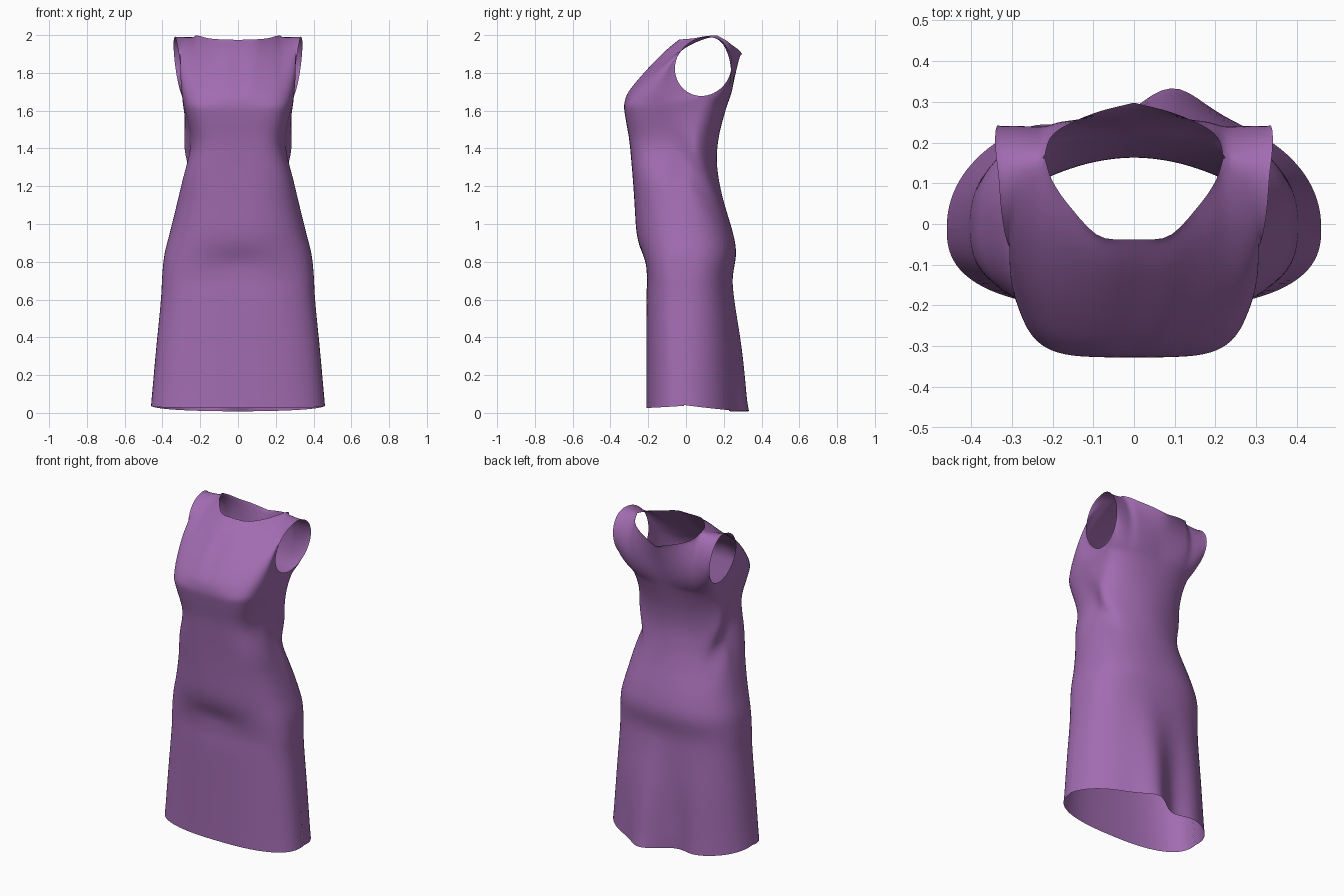
import bpy, bmesh, math
from mathutils import Vector

if "Cube" in bpy.data.objects:
    bpy.data.objects.remove(bpy.data.objects["Cube"])

COLS, LOW_ROWS, UP_ROWS = 32, 76, 30


def spline(points, t):
    """Catmull-Rom through points, t in 0..1 over the list."""
    n = len(points) - 1
    s = min(max(t, 0), 1) * n
    i = min(int(s), n - 1)
    f = s - i
    p1, p2 = points[i], points[i + 1]
    p0 = points[i - 1] if i else [2 * a - b for a, b in zip(p1, p2)]
    p3 = points[i + 2] if i + 2 <= n else [2 * b - a for a, b in zip(p1, p2)]
    return [0.5 * (2 * b + (c - a) * f + (2 * a - 5 * b + 4 * c - d) * f * f
                   + (3 * b - a - 3 * c + d) * f ** 3)
            for a, b, c, d in zip(p0, p1, p2, p3)]


def smooth(t):
    t = min(max(t, 0), 1)
    return t * t * (3 - 2 * t)


def bump(v, centre, width):
    return math.exp(-((v - centre) / width) ** 2)


# Body sections: z, half width, front y, back y, side seam y, front and back squareness
BODY = [
    (0.03, .46, -.21, .29, -.01, 2.6, 2.1),
    (0.35, .432, -.21, .275, -.01, 2.65, 2.2),
    (0.60, .408, -.21, .252, 0, 2.8, 2.3),
    (0.72, .402, -.208, .247, 0, 2.95, 2.4),
    (0.84, .39, -.236, .266, 0, 2.6, 2.4),
    (0.95, .362, -.262, .25, 0, 2.5, 2.3),
    (1.10, .327, -.272, .205, 0, 2.8, 2.1),
    (1.22, .306, -.28, .177, 0, 3.3, 1.9),
    (1.34, .293, -.29, .163, .02, 4, 1.8),
    (1.45, .282, -.301, .172, .04, 4.6, 1.9),
    (1.54, .283, -.317, .192, .06, 5, 2.1),
    (1.62, .295, -.33, .215, .08, 5.2, 2.4),
]

# Edges of the upper panels
FRONT_CENTRE = [(0, -.33, 1.62), (0, -.31, 1.69), (0, -.243, 1.77),
                (0, -.168, 1.85), (0, -.096, 1.925), (0, -.038, 1.975)]
BACK_CENTRE = [(0, .215, 1.62), (0, .238, 1.70), (0, .265, 1.80), (0, .298, 1.90)]
FRONT_NECK = [(0, -.038, 1.975), (.085, -.03, 1.977), (.155, .04, 1.983), (.2, .105, 1.995), (.22, .165, 1.998)]
BACK_NECK = [(0, .298, 1.90), (.09, .275, 1.925), (.165, .243, 1.948), (.205, .212, 1.972), (.22, .165, 1.998)]
SHOULDER = (.333, .12, 1.992)


def body_point(t, u, front):
    z, w, yf, yb, yc, nf, nb = spline(BODY, t)
    a = u * math.pi / 2
    n = nf if front else nb
    s, c = math.sin(a), max(math.cos(a), 0)
    r = (s ** n + c ** n) ** (-1 / n)
    x = w * s * r
    y = yc + ((yf if front else yb) - yc) * c * r
    # side seam rises toward the armhole; hem is higher at the sides
    z0 = z
    z += .058 * u ** 3 * smooth((z0 - 1.3) / .32)
    hem = 1 - smooth(z0 / .5)
    z += hem * ((.013 * u * u - .005) if front else (.034 * u * u - .022))
    # diagonal pull behind the bust, with drape folds
    zv = z0 + 1.0 * (max(y, -.12) + .12)
    x *= 1 - .125 * bump(zv, 1.41, .12) * smooth((.15 - y) / .2)
    if u > .3:
        d = y + .03 - (1.4 - z0) * .6
        env = bump(z0, 1.27, .2) * smooth((u - .3) / .3)
        x += env * (.012 * bump(d, .08, .045) - .014 * bump(d, 0, .045) + .008 * bump(d, -.08, .04))
    # soft crease under the belly
    if front:
        y += .014 * bump(z0, .8, .05) * bump(x, 0, .16)
    return Vector((x, y, z))


def armhole(v, front):
    a = v * math.pi
    y = .08 + .04 * v + (-.158 if front else .142) * math.sin(a)
    z = 1.835 - .157 * math.cos(a)
    x = .293 + .04 * smooth(v * 1.1) + (-.012 if front else .016) * math.sin(a)
    return Vector((x, y, z))


def panel_top(u, front):
    neck = FRONT_NECK if front else BACK_NECK
    if u < .45:
        return Vector(spline(neck, u / .45))
    return Vector(neck[-1]).lerp(Vector(SHOULDER), (u - .45) / .55)


def upper_point(v, u, front):
    """Blend the four edges of a bodice panel."""
    lo = lambda k: body_point(1, k, front)
    hi = lambda k: panel_top(k, front)
    mid = Vector(spline(FRONT_CENTRE if front else BACK_CENTRE, v))
    p = (lo(u) * (1 - v) + hi(u) * v + mid * (1 - u) + armhole(v, front) * u
         - (lo(0) * (1 - u) + lo(1) * u) * (1 - v) - (hi(0) * (1 - u) + hi(1) * u) * v)
    if front:
        p.x += .036 * math.sin(math.pi * v) * bump(u, .68, .22) * (1 - u ** 6)
    return p


bm = bmesh.new()
for front in (True, False):
    for side in (1, -1):
        grid = []
        for j in range(LOW_ROWS + UP_ROWS + 1):
            row = []
            for i in range(COLS + 1):
                u = i / COLS
                if j <= LOW_ROWS:
                    p = body_point(j / LOW_ROWS, u, front)
                else:
                    p = upper_point((j - LOW_ROWS) / UP_ROWS, u, front)
                p.x *= side
                # uneven flutes in the back of the skirt
                if not front and p.z < .8:
                    k = 1 - smooth(p.z / .8)
                    p.y += k * (.05 * bump(p.x, .1, .09) - .055 * bump(p.x, -.1, .1))
                row.append(bm.verts.new(p))
            grid.append(row)
        for r0, r1 in zip(grid, grid[1:]):
            for i in range(COLS):
                quad = (r0[i], r0[i + 1], r1[i + 1], r1[i])
                bm.faces.new(quad if front == (side == 1) else quad[::-1])

# Sew the seams and relax the cloth
bmesh.ops.remove_doubles(bm, verts=bm.verts, dist=.0005)
inner = [v for v in bm.verts if not v.is_boundary]
for _ in range(10):
    bmesh.ops.smooth_vert(bm, verts=inner, factor=.5, use_axis_x=True, use_axis_y=True, use_axis_z=True)
for f in bm.faces:
    f.smooth = True

mesh = bpy.data.meshes.new("dress")
bm.to_mesh(mesh)
bm.free()
dress = bpy.data.objects.new("dress", mesh)
bpy.context.collection.objects.link(dress)

cloth = bpy.data.materials.new("purple_cloth")
cloth.diffuse_color = (.36, .15, .44, 1)
cloth.use_nodes = True
cloth.node_tree.nodes["Principled BSDF"].inputs["Base Color"].default_value = cloth.diffuse_color
mesh.materials.append(cloth)
